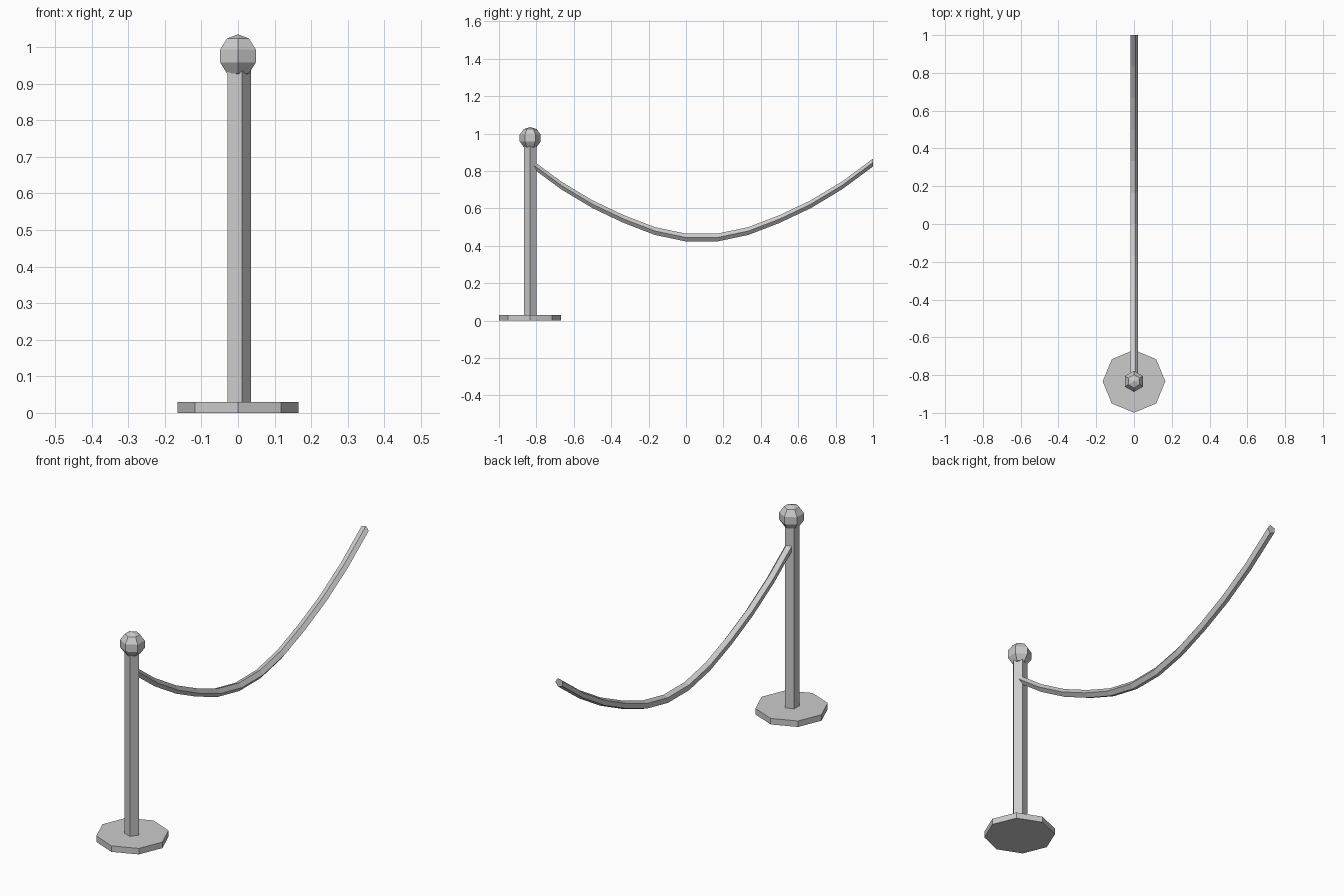
import bpy, bmesh
from math import sin, cos, tau, pi

if "Cube" in bpy.data.objects:
    bpy.data.objects.remove(bpy.data.objects["Cube"])

POST_Y = -0.833


def ring(bm, sides, radius, place):
    """One loop of vertices; place(u, v) maps the 2D profile into space."""
    return [bm.verts.new(place(radius * cos(tau * i / sides), radius * sin(tau * i / sides)))
            for i in range(sides)]


def skin(bm, rings):
    """Quads between neighbouring loops."""
    for a, b in zip(rings, rings[1:]):
        n = len(a)
        for i in range(n):
            j = (i + 1) % n
            bm.faces.new((a[i], a[j], b[j], b[i]))


def finish(bm, name):
    bmesh.ops.recalc_face_normals(bm, faces=bm.faces)
    mesh = bpy.data.meshes.new(name)
    bm.to_mesh(mesh)
    bm.free()
    obj = bpy.data.objects.new(name, mesh)
    bpy.context.collection.objects.link(obj)
    return obj


def level(z):
    return lambda u, v: (u, POST_Y + v, z)


# Octagonal foot, with the post's socket open underneath
bm = bmesh.new()
low, high = (ring(bm, 8, 0.166, level(z)) for z in (0, 0.03))
skin(bm, [low, high])
socket_low, socket_high = (ring(bm, 5, 0.036, level(z)) for z in (0, 0.03))
for outer, inner in ((low, socket_low), (high, socket_high)):
    edges = [bm.edges.get((l[i - 1], l[i])) or bm.edges.new((l[i - 1], l[i]))
             for l in (outer, inner) for i in range(len(l))]
    bmesh.ops.bridge_loops(bm, edges=edges)
finish(bm, "base")

# Five-sided hollow post
bm = bmesh.new()
skin(bm, [ring(bm, 5, 0.036, level(z)) for z in (0, 0.95)])
finish(bm, "post")

# Faceted ball on top
bm = bmesh.new()
bmesh.ops.create_uvsphere(bm, u_segments=6, v_segments=5, radius=0.059)
bmesh.ops.translate(bm, verts=bm.verts, vec=(0, POST_Y, 0.976))
finish(bm, "ball_finial")

# Sagging five-sided rope: half the heights, mirrored about its low point
half = [0.444, 0.479, 0.543, 0.622, 0.722, 0.845]
heights = half[::-1] + half
step = (1 - POST_Y) / (len(heights) - 1)
bm = bmesh.new()
loops = [ring(bm, 5, 0.022, lambda u, v, y=POST_Y + i * step, z=z: (u, y, z + v))
         for i, z in enumerate(heights)]
skin(bm, loops)
bm.faces.new(loops[0])
bm.faces.new(loops[-1])
finish(bm, "rope")
